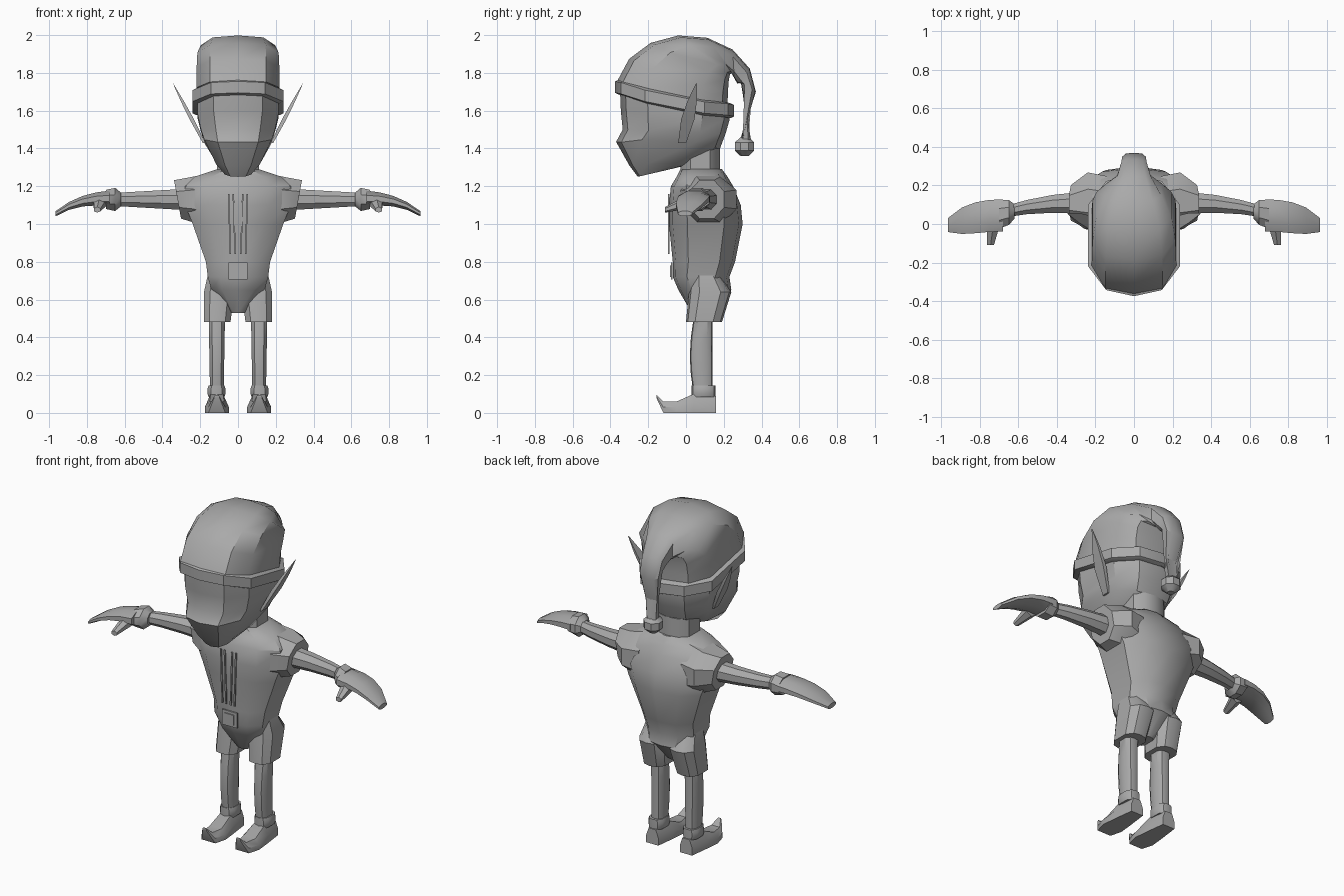
import bpy, bmesh
from math import sin, cos, pi, tau, exp, radians
from mathutils import Vector

cube = bpy.data.objects.get("Cube")
if cube:
    bpy.data.objects.remove(cube)

grey = bpy.data.materials.new("clay_grey")
grey.use_nodes = True
grey.diffuse_color = (.4, .4, .4, 1)
shader = grey.node_tree.nodes["Principled BSDF"]
shader.inputs["Base Color"].default_value = grey.diffuse_color


def loft(name, rings, side=1, angle=35):
    """Skin a list of equal point rings and cap both ends; side -1 mirrors in x."""
    bm = bmesh.new()
    rows = [[bm.verts.new((p.x * side, p.y, p.z)) for p in ring] for ring in rings]
    count = len(rows[0])
    for lower, upper in zip(rows, rows[1:]):
        for i in range(count):
            j = (i + 1) % count
            bm.faces.new((lower[i], lower[j], upper[j], upper[i]))
    bm.faces.new(rows[0])
    bm.faces.new(rows[-1])
    bmesh.ops.recalc_face_normals(bm, faces=bm.faces)
    mesh = bpy.data.meshes.new(name)
    bm.to_mesh(mesh)
    bm.free()
    mesh.materials.append(grey)
    part = bpy.data.objects.new(name, mesh)
    bpy.context.collection.objects.link(part)
    bpy.ops.object.select_all(action='DESELECT')
    part.select_set(True)
    bpy.context.view_layer.objects.active = part
    bpy.ops.object.shade_smooth_by_angle(angle=radians(angle))


def pair(name, rings):
    loft("left_" + name, rings, side=1)
    loft("right_" + name, rings, side=-1)


def section(front, back, half_width, center_x=0, flat=.6, drop=0):
    """Ten-sided section between a front and a back point, each given as (y, z)."""
    front, back = Vector((center_x, *front)), Vector((center_x, *back))
    profile = [(0, 0), (flat, .05), (1, .25), (1, .75), (flat, .95), (0, 1)]
    profile += [(-u, v) for u, v in profile[4:0:-1]]
    return [front.lerp(back, v) + Vector((u * half_width, 0, -drop * (abs(u) == 1)))
            for u, v in profile]


def level(z, half_width, front, back, center_x=0):
    return section((front, z), (back, z), half_width, center_x)


def ellipse(center, axis_a, axis_b, sides=8):
    angles = [tau * (i + .5) / sides for i in range(sides)]
    return [Vector(center) + Vector(axis_a) * cos(t) + Vector(axis_b) * sin(t) for t in angles]


def upright(x, y, z, radius_y, radius_z, lean=0):
    """Section facing along x, for sleeves, arms and gloves."""
    return ellipse((x, y, z), (0, radius_y, 0), (lean, 0, radius_z))


def steps(count):
    return [i / (count - 1) for i in range(count)]


# Tunic with pointed skirt, waist and broad shoulders
loft("tunic", [
    level(.53, .04, .03, .14),
    level(.65, .14, -.04, .24),
    level(.72, .16, -.07, .23),
    level(.8, .17, -.07, .26),
    level(1, .24, -.09, .3),
    level(1.1, .28, -.09, .29),
    level(1.2, .28, -.08, .25),
    level(1.25, .23, -.05, .22),
    level(1.29, .11, -.03, .19)])
loft("neck", [level(z, .11, -.03, .18) for z in (1.2, 1.4)])
pair("sleeve", [
    upright(.14, .11, 1.12, .15, .16),
    upright(.24, .12, 1.13, .16, .13),
    upright(.32, .11, 1.13, .1, .11, lean=.02)])


# Belt buckle and front lacing as thin plates
def plate(name, x, z, width, height, front, lean=0):
    corners = [(-1, -1), (1, -1), (1, 1), (-1, 1)]
    loft(name, [[Vector((x + u * width + v * lean, y, z + v * height)) for u, v in corners]
                for y in (front, front + .008)])


plate("buckle_frame", x=0, z=.75, width=.05, height=.045, front=-.08)
plate("buckle_pin", x=0, z=.75, width=.03, height=.03, front=-.086)
for side in (-1, 1):
    for offset in (.02, .045):
        plate("lace_strip", x=side * offset, z=1, width=.004, height=.16,
              front=-.095, lean=side * .005)

# Arms taper toward the wrist and sweep slightly forward
pair("arm", [upright(.29 + .4 * u, .11 - .05 * u * u, 1.13, .06 - .03 * u, .06 - .025 * u)
             for u in steps(4)])

# Gloves: flared cuff, drooping mitten and thumb
pair("glove_cuff", [
    upright(.62, .065, 1.13, .04, .04),
    upright(.65, .06, 1.13, .07, .066),
    upright(.7, .05, 1.13, .08, .055)])
pair("glove", [upright(.68 + .285 * u, .045 - .05 * u * u, 1.135 - .08 * u ** 2.5,
                       .09 - .05 * u ** 4, .045 - .03 * u) for u in steps(5)])
pair("thumb", [ellipse((.73 + .015 * u, -.11 * u, 1.115 - .04 * u),
                       (.04 - .02 * u, 0, 0), (0, 0, .035 - .02 * u), sides=6)
               for u in steps(3)])

# Shorts flare at the hem and swell at the seat
pair("shorts_leg", [
    level(.48, .07, 0, .19, center_x=.11),
    level(.64, .08, .015, .24, center_x=.1),
    level(.73, .07, .03, .18, center_x=.09)])

# Legs with a gentle swell at the knee, and ankle cuffs
pair("leg", [level(.1 + .4 * u, .036 + .007 * u, .04 - .02 * sin(pi * u), .14, center_x=.112)
             for u in steps(5)])
pair("ankle_cuff", [level(.115 + .03 * s, .052 - .01 * abs(s), .03, .155, center_x=.114)
                    for s in (-1, -.4, .4, 1)])


# Curled shoes, from heel to toe
def shoe_section(y, half_width, sole, top):
    half = [(half_width, sole), (half_width, (sole + top) / 2), (half_width * .6, top)]
    outline = half + [(-u, z) for u, z in reversed(half)]
    return [Vector((.112 + u, y, z)) for u, z in outline]


pair("shoe", [
    shoe_section(.16, .04, 0, .09),
    shoe_section(.04, .055, 0, .1),
    shoe_section(-.05, .064, 0, .06),
    shoe_section(-.12, .045, 0, .06),
    shoe_section(-.157, .014, .08, .096)])

# Head: chin, jaw, lip ridge, cheeks and brow
loft("head", [
    section((-.255, 1.25), (-.04, 1.3), .07),
    section((-.3, 1.31), (.06, 1.33), .115),
    section((-.37, 1.435), (.18, 1.4), .178, drop=-.02),
    section((-.335, 1.5), (.21, 1.48), .195),
    section((-.345, 1.6), (.23, 1.55), .215),
    section((-.35, 1.72), (.23, 1.62), .215)])

# Long pointed ears
ear_base, ear_tip = Vector((.18, -.02, 1.43)), Vector((.344, .055, 1.745))
pair("ear", [ellipse(ear_base.lerp(ear_tip, u), (0, r, 0), (r / 3, 0, 0), sides=4)
             for u, r in ((0, .03), (.4, .05), (.7, .035), (1, .003))])

# Hat band, tilted up at the brow
loft("hat_band", [section((-.375 + inset, 1.685 + rise), (.255 - inset, 1.56 + rise),
                          .24 - inset, drop=.015)
                  for inset, rise in ((.02, 0), (0, .01), (0, .07), (.02, .08))])


# Hat sweeps over in an arc, narrowing into a hanging tail
def hat_section(u):
    turn = .2 + u * (pi - .2)
    crown = (-.37 * cos(turn), 1.7 + .3 * sin(turn))
    nape = (.22 + .07 * u * u, 1.61 + .17 * sin(pi * min(u, .8)) + .04 * u)
    return section(crown, nape, .06 + .16 / (1 + exp(4 * (turn - 1.9))), flat=.68)


loft("hat", [hat_section(u) for u in steps(8)] + [level(1.44, .03, .285, .345)])

# Pompom on the hat tip
loft("pompom", [ellipse((0, .31, 1.41 + .055 * sin(t)), (.06 * cos(t), 0, 0),
                        (0, .06 * cos(t), 0)) for t in (-1.2, -.4, .4, 1.2)])
